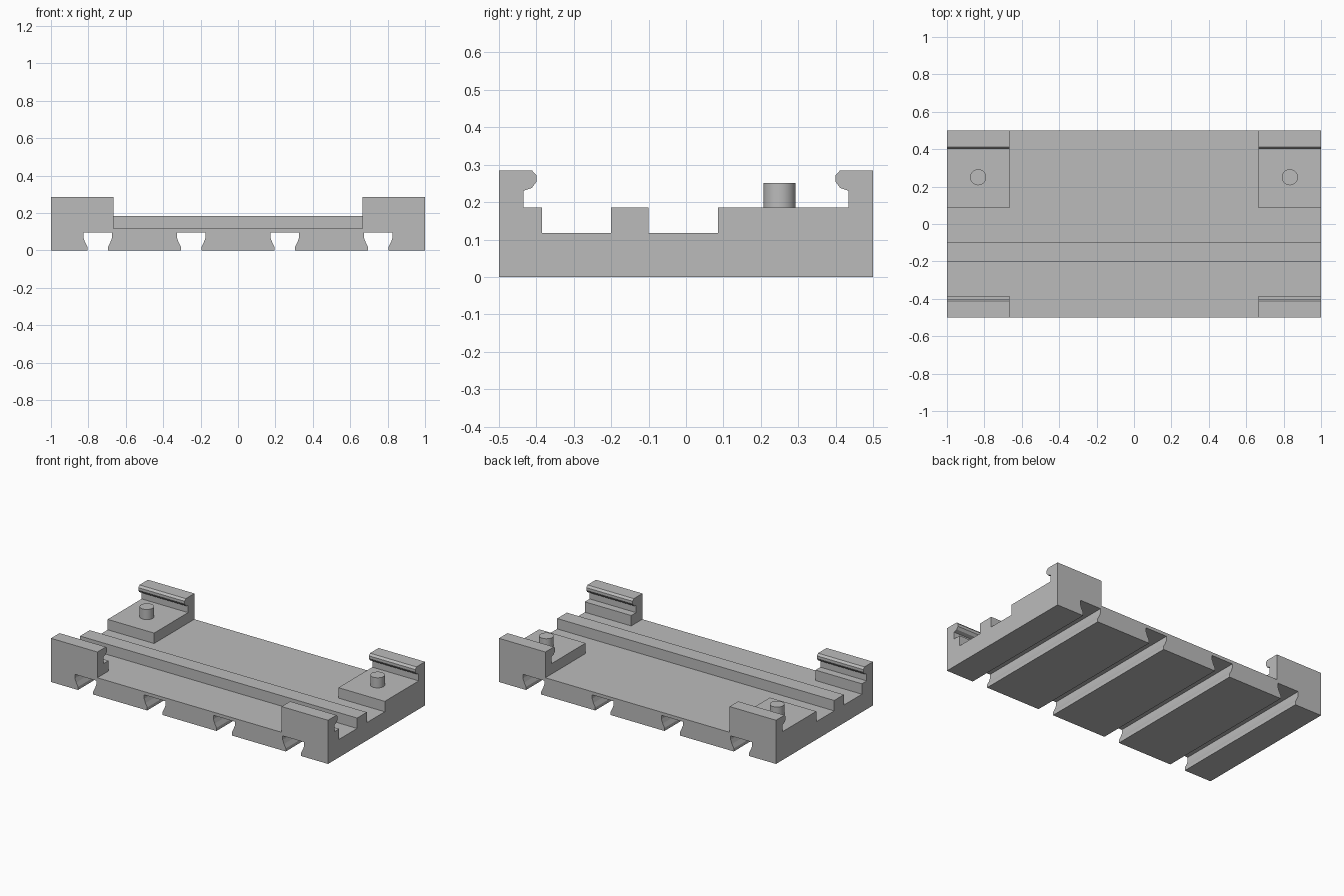
import bpy, bmesh, math
from mathutils import Vector

cube = bpy.data.objects.get("Cube")
if cube:
    bpy.data.objects.remove(cube, do_unlink=True)

grey = bpy.data.materials.new("light grey")
grey.use_nodes = True
grey.diffuse_color = (0.5, 0.5, 0.5, 1)
grey.node_tree.nodes["Principled BSDF"].inputs["Base Color"].default_value = (0.5, 0.5, 0.5, 1)

BASE_TOP, STEP_TOP, CLIP_TOP = 0.117, 0.185, 0.285


def finish(name, bm):
    bmesh.ops.recalc_face_normals(bm, faces=bm.faces)
    mesh = bpy.data.meshes.new(name)
    bm.to_mesh(mesh)
    bm.free()
    mesh.materials.append(grey)
    obj = bpy.data.objects.new(name, mesh)
    bpy.context.collection.objects.link(obj)
    return obj


def extrude(name, points, start, end, axis):
    """Extrude a (horizontal, z) outline along the x or y axis."""
    bm = bmesh.new()
    place = (lambda h, z: (start, h, z)) if axis == "x" else (lambda h, z: (h, start, z))
    face = bm.faces.new([bm.verts.new(place(*p)) for p in points])
    out = bmesh.ops.extrude_face_region(bm, geom=[face])
    move = Vector((end - start, 0, 0) if axis == "x" else (0, end - start, 0))
    bmesh.ops.translate(bm, vec=move, verts=[g for g in out["geom"] if isinstance(g, bmesh.types.BMVert)])
    return finish(name, bm)


# Base slab with four undercut slots running front to back
half_slot = [(-0.055, 0), (-0.055, 0.02), (-0.068, 0.045), (-0.077, 0.07), (-0.077, 0.096)]
slot = half_slot + [(-x, z) for x, z in reversed(half_slot)]
outline = [(-1, BASE_TOP), (-1, 0)]
for centre in (-0.75, -0.25, 0.25, 0.75):
    outline += [(centre + x, z) for x, z in slot]
outline += [(1, 0), (1, BASE_TOP)]
extrude("base", outline, -0.5, 0.5, "y")

# Long rail across the top
extrude("rail", [(-0.2, BASE_TOP), (-0.1, BASE_TOP), (-0.1, STEP_TOP), (-0.2, STEP_TOP)], -1, 1, "x")

# Hooked corner clips, the rear ones with a wide step
hook = [(0.435, STEP_TOP), (0.435, 0.23), (0.412, 0.238), (0.4, 0.254), (0.4, 0.272), (0.412, CLIP_TOP),
        (0.5, CLIP_TOP), (0.5, BASE_TOP)]
front = [(-y, z) for y, z in [(0.385, BASE_TOP), (0.385, STEP_TOP)] + hook]
back = [(0.085, BASE_TOP), (0.085, STEP_TOP)] + hook
for side, sign in (("left", 1), ("right", -1)):
    extrude("front_clip_" + side, front, 0.665 * sign, sign, "x")
    extrude("rear_clip_" + side, back, 0.665 * sign, sign, "x")

    # Locating peg on the rear step
    bpy.ops.mesh.primitive_cylinder_add(vertices=48, radius=0.043, depth=0.07,
                                        location=(0.833 * sign, 0.25, 0.216))
    peg = bpy.context.object
    peg.name = "peg_" + side
    peg.data.materials.append(grey)
    bpy.ops.object.shade_smooth_by_angle(angle=math.radians(35))
